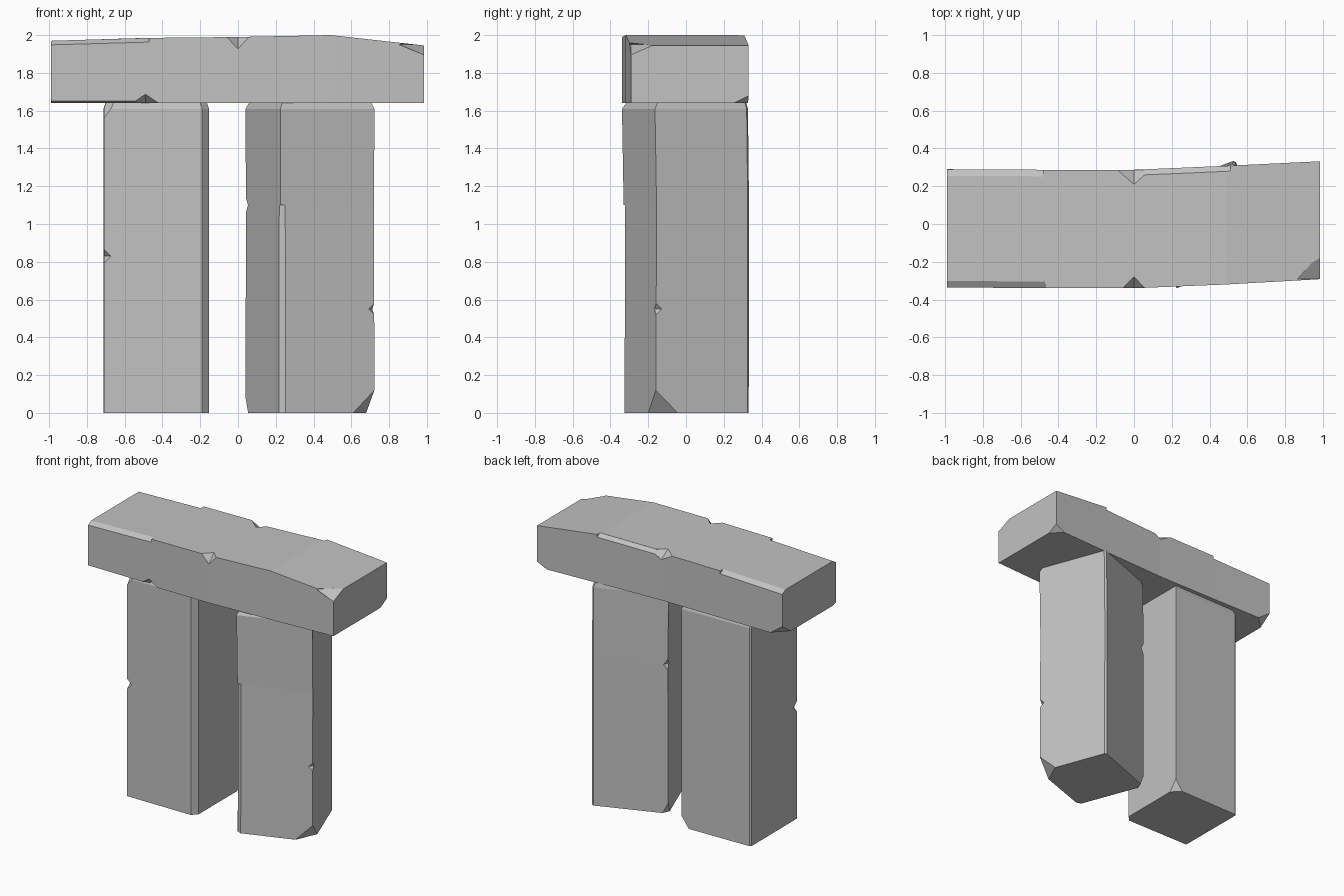
import bpy, bmesh, math
from mathutils import Vector, Matrix

cube = bpy.data.objects.get("Cube")
if cube:
    bpy.data.objects.remove(cube, do_unlink=True)

# Stone colour
STONE = (0.54, 0.54, 0.54, 1)
stone = bpy.data.materials.new("grey_stone")
stone.use_nodes = True
stone.diffuse_color = STONE
bsdf = stone.node_tree.nodes["Principled BSDF"]
bsdf.inputs["Base Color"].default_value = STONE
bsdf.inputs["Roughness"].default_value = 0.9


def make_object(name, bm):
    bmesh.ops.recalc_face_normals(bm, faces=bm.faces)
    mesh = bpy.data.meshes.new(name)
    bm.to_mesh(mesh)
    bm.free()
    obj = bpy.data.objects.new(name, mesh)
    bpy.context.collection.objects.link(obj)
    mesh.materials.append(stone)
    return obj


def loft(name, rings):
    """Skin a closed block through equal-sized rings of points."""
    bm = bmesh.new()
    loops = [[bm.verts.new(p) for p in ring] for ring in rings]
    n = len(loops[0])
    for a, b in zip(loops, loops[1:]):
        for i in range(n):
            j = (i + 1) % n
            bm.faces.new((a[i], a[j], b[j], b[i]))
    bm.faces.new(loops[0][::-1])
    bm.faces.new(loops[-1])
    return make_object(name, bm)


def carve(obj, points):
    """Subtract the convex hull of the points from the block."""
    bm = bmesh.new()
    for p in points:
        bm.verts.new(p)
    bmesh.ops.convex_hull(bm, input=bm.verts)
    cutter = make_object("chip_cutter", bm)
    cutter.hide_render = True
    mod = obj.modifiers.new("chip", 'BOOLEAN')
    mod.operation, mod.solver, mod.object = 'DIFFERENCE', 'EXACT', cutter
    graph = bpy.context.evaluated_depsgraph_get()
    result = bpy.data.meshes.new_from_object(obj.evaluated_get(graph))
    obj.modifiers.clear()
    obj.data = result
    bpy.data.objects.remove(cutter, do_unlink=True)


def chip(obj, centre, radii, turn=0):
    """Knock a pointed chip out of a corner or an edge."""
    rot = Matrix.Rotation(math.radians(turn), 3, 'Z')
    axes = [rot @ (Vector(axis) * r) for axis, r in zip(Matrix.Identity(3), radii)]
    c = Vector(centre)
    carve(obj, [c + s * a for a in axes for s in (1, -1)])


def chamfer(obj, start, end, u, v):
    """Shave an edge between two points, u and v deep on its two faces."""
    carve(obj, [Vector(p) + s * Vector(d)
                for p in (start, end) for d in (u, v) for s in (1, -1)])


def pillar(name, outline, levels):
    """Standing stone; each level is height, scale, x shift, y shift."""
    cx = sum(p[0] for p in outline) / len(outline)
    cy = sum(p[1] for p in outline) / len(outline)
    return loft(name, [[(cx + (x - cx) * s + dx, cy + (y - cy) * s + dy, z)
                        for x, y in outline] for z, s, dx, dy in levels])


# Left and right as seen along +x: the squared standing stone
square_pillar = pillar(
    "right_pillar",
    [(-.71, -.28), (-.19, -.28), (-.153, -.24), (-.153, .27), (-.7, .26), (-.712, .25)],
    [(0, 1, 0, 0), (1.61, 1, 0, 0), (1.642, .96, 0, 0)])
chip(square_pillar, (-.712, -.28, .83), (.04, .04, .04))
chip(square_pillar, (-.71, -.28, 1.64), (.06, .06, .08))
chip(square_pillar, (-.153, .27, 0), (.06, .06, .08))

# Turned standing stone
TURN = 20
turned_pillar = pillar(
    "left_pillar",
    [(.225, -.335), (.722, -.16), (.54, .325), (.525, .332), (.04, .15)],
    [(0, 1, 0, 0), (1.1, .995, 0, .003), (1.61, 1, 0, -.004), (1.642, .95, 0, 0)])
chip(turned_pillar, (.722, -.16, 0), (.12, .125, .12), TURN)
chip(turned_pillar, (.04, .15, 0), (.04, .04, .08), TURN)
chip(turned_pillar, (.72, -.157, .55), (.03, .03, .03), TURN)
chip(turned_pillar, (.042, .152, 1.1), (.03, .03, .04), TURN)
chamfer(turned_pillar, (.225, -.335, -.1), (.225, -.332, 1.1), (.026, .01, 0), (-.008, .022, 0))

# Lintel: gently bent slab; each section is x, front, back, top
sections = [(-.99, -.335, .29, 1.97), (-.49, -.34, .287, 1.985), (0, -.34, .287, 1.99),
            (.49, -.32, .308, 2.0), (.985, -.292, .332, 1.945)]
lintel = loft("lintel", [[(x, f, 1.64), (x, b, 1.64), (x, b, t), (x, f, t)]
                         for x, f, b, t in sections])

# Shaved long edges of the lintel
chamfer(lintel, (-1.03, -.335, 1.969), (-.47, -.34, 1.985), (0, .035, 0), (0, 0, .022))
chamfer(lintel, (-1.03, .29, 1.969), (-.48, .287, 1.985), (0, .035, 0), (0, 0, .022))
chamfer(lintel, (.02, .288, 1.99), (.51, .309, 2.0), (0, .03, 0), (0, 0, .022))
chamfer(lintel, (-1.03, -.335, 1.64), (-.48, -.34, 1.64), (0, .03, 0), (0, 0, .012))

# Notches and broken corners of the lintel
for centre, radii in [
    ((0, -.34, 1.99), (.06, .06, .062)),
    ((0, .287, 1.99), (.09, .077, .05)),
    ((-.49, -.34, 1.64), (.07, .06, .047)),
    ((.985, -.292, 1.95), (.14, .125, .055)),
    ((.985, .332, 1.64), (.08, .08, .04)),
    ((-.99, .29, 1.64), (.1, .1, .07)),
]:
    chip(lintel, centre, radii)
